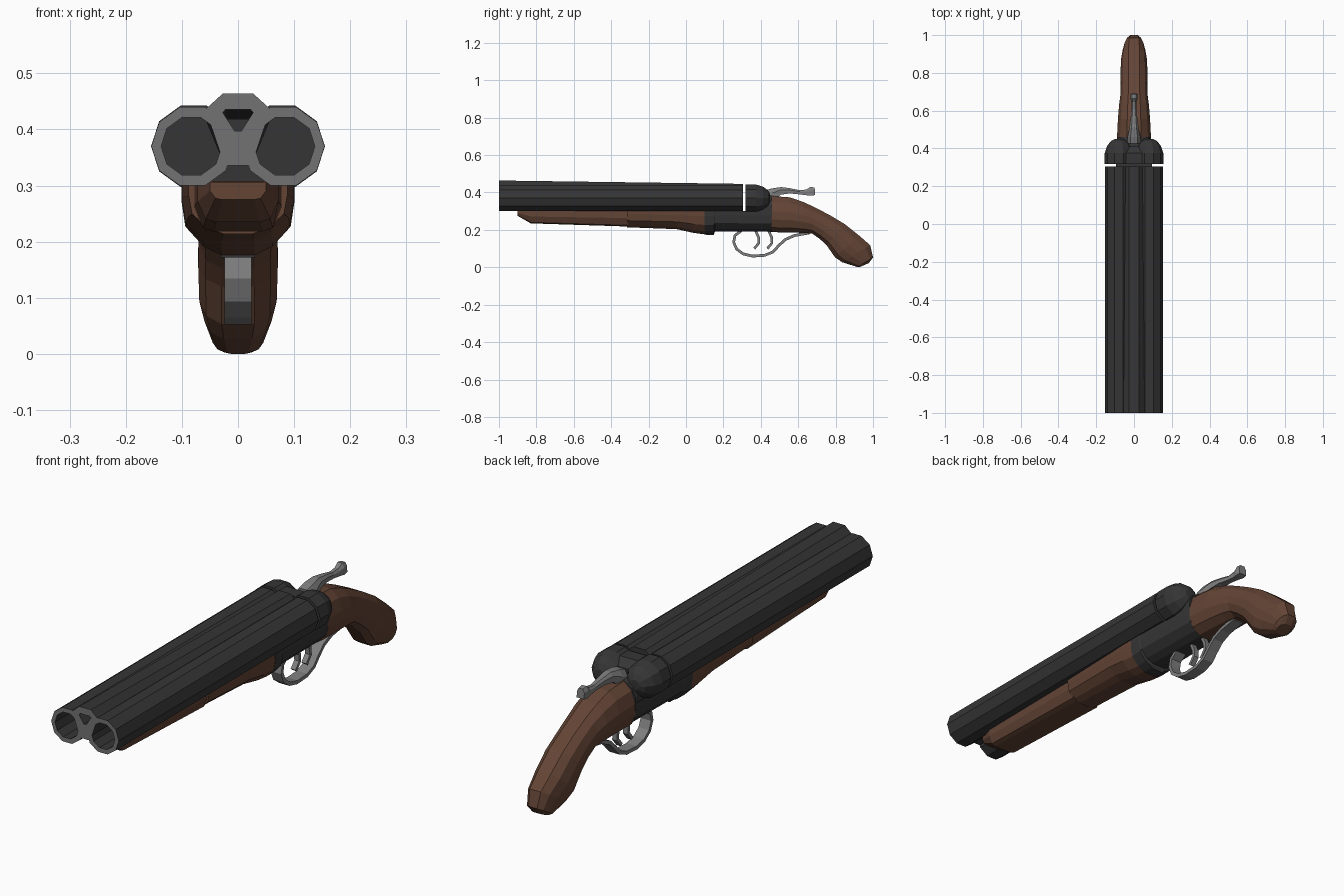
import bpy, bmesh, math

if "Cube" in bpy.data.objects:
    bpy.data.objects.remove(bpy.data.objects["Cube"])


def material(name, rgb):
    m = bpy.data.materials.new(name)
    m.diffuse_color = (*rgb, 1)
    m.use_nodes = True
    m.node_tree.nodes["Principled BSDF"].inputs["Base Color"].default_value = m.diffuse_color
    return m


GUNMETAL = material("dark gunmetal", (0.036, 0.036, 0.037))
RIM = material("worn grey rim", (0.17, 0.17, 0.17))
STEEL = material("light steel", (0.21, 0.21, 0.21))
WOOD = material("brown wood", (0.125, 0.058, 0.036))


def finish(name, bm, *mats):
    bmesh.ops.recalc_face_normals(bm, faces=bm.faces)
    me = bpy.data.meshes.new(name)
    bm.to_mesh(me)
    bm.free()
    for m in mats:
        me.materials.append(m)
    ob = bpy.data.objects.new(name, me)
    bpy.context.collection.objects.link(ob)
    return ob


def mirrored(half):
    """Right half of a cross-section, top to bottom -> closed section."""
    return half + [(-x, t) for x, t in reversed(half)]


ROUND = mirrored([(.42, 1), (.82, .68), (1, .15), (1, -.3), (.82, -.75), (.42, -1)])
CRADLE = mirrored([(1, 1), (1, .55), (.93, -.2), (.62, -.75), (.3, -1)])
BEVEL = mirrored([(1, 1), (1, .0), (.8, -.85), (.55, -1)])
RECT = mirrored([(1, 1), (1, -1)])
LEVER = mirrored([(.55, 1), (1, .3), (1, -1)])


def loft(name, stations, shape, mat):
    """Stations are (top y, top z, bottom y, bottom z, half width)."""
    bm = bmesh.new()
    rings = []
    for ty, tz, by, bz, w in stations:
        rings.append([bm.verts.new((x * w, (ty + by) / 2 + t * (ty - by) / 2,
                                    (tz + bz) / 2 + t * (tz - bz) / 2)) for x, t in shape])
    n = len(shape)
    for a, b in zip(rings, rings[1:]):
        for i in range(n):
            j = (i + 1) % n
            bm.faces.new((a[i], a[j], b[j], b[i]))
    bm.faces.new(rings[0])
    bm.faces.new(rings[-1])
    return finish(name, bm, mat)


def upright(rows):
    return [(y, top, y, bot, w) for y, top, bot, w in rows]


def strip(name, path, thick, w, mat):
    """Bent flat strip along a side-view path."""
    st = []
    for i, (y, z) in enumerate(path):
        a, b = path[max(i - 1, 0)], path[min(i + 1, len(path) - 1)]
        dy, dz = b[0] - a[0], b[1] - a[1]
        k = thick / 2 / math.hypot(dy, dz)
        st.append((y - dz * k, z + dy * k, y + dz * k, z - dy * k, w))
    return loft(name, st, RECT, mat)


def tube(name, outer, inner, y0, y1, drop=0.0):
    """Hollow bar along y with a pale front rim; drop lowers its rear top."""
    bm = bmesh.new()
    rings = []
    for prof, y in ((outer, y0), (outer, y1), (inner, y1), (inner, y0)):
        rings.append([bm.verts.new((x, y, z - (drop if y == y1 and z > .42 else 0)))
                      for x, z in prof])
    n = len(outer)
    for k in range(4):
        a, b = rings[k], rings[(k + 1) % 4]
        for i in range(n):
            j = (i + 1) % n
            f = bm.faces.new((a[i], a[j], b[j], b[i]))
            f.material_index = 1 if k == 3 else 0
    return finish(name, bm, GUNMETAL, RIM)


def ring(cx, cz, r, n=10):
    return [(cx + r * math.cos(2 * math.pi * i / n), cz + r * math.sin(2 * math.pi * i / n))
            for i in range(n)]


# twin barrels and domed breech ends
for side, s in (("left", -1), ("right", 1)):
    tube(side + "_barrel", ring(s * .081, .37, .0735), ring(s * .083, .37, .054), -1, .305)
    bm = bmesh.new()
    rows = []
    for y, r in ((.317, .076), (.375, .076), (.412, .064), (.438, .044), (.45, .022)):
        rows.append([bm.verts.new((x, y, z)) for x, z in ring(s * .079, .37, r)])
    for a, b in zip(rows, rows[1:]):
        for i in range(10):
            j = (i + 1) % 10
            bm.faces.new((a[i], a[j], b[j], b[i]))
    bm.faces.new(rows[0])
    bm.faces.new(rows[-1])
    finish(side + "_breech_dome", bm, GUNMETAL)

# hollow rib joining the barrels
tube("barrel_rib",
     [(-.058, .436), (-.027, .464), (.027, .464), (.058, .436), (.024, .336), (-.024, .336)],
     [(-.027, .430), (-.022, .436), (.022, .436), (.027, .430), (.006, .397), (-.006, .397)],
     -1, .305, .018)

# receiver
loft("receiver", upright([(.10, .302, .177, .101), (.15, .302, .178, .101),
                          (.155, .302, .192, .099), (.46, .302, .19, .091)]), CRADLE, GUNMETAL)
loft("receiver_rear", upright([(.318, .39, .25, .085), (.40, .39, .25, .09),
                               (.46, .382, .25, .09)]), ROUND, GUNMETAL)
loft("breech_bridge", upright([(.317, .432, .33, .05), (.375, .432, .33, .05),
                               (.41, .405, .33, .04)]), RECT, GUNMETAL)
loft("hinge_block", upright([(.105, .2, .172, .03), (.15, .2, .172, .03)]), RECT, GUNMETAL)

# wooden forend in two steps
loft("forend_front", upright([(-.90, .306, .275, .05), (-.83, .308, .235, .072),
                              (-.31, .308, .218, .078)]), BEVEL, WOOD)
loft("forend_rear", upright([(-.315, .302, .214, .088), (-.05, .302, .204, .096),
                             (.04, .302, .184, .1), (.101, .302, .176, .1)]), CRADLE, WOOD)

# pistol-style stock
loft("stock", [(.458, .381, .458, .188, .09), (.556, .374, .56, .186, .085),
               (.63, .348, .63, .184, .079), (.69, .32, .675, .18, .072),
               (.77, .278, .715, .152, .07), (.85, .23, .75, .120, .071),
               (.925, .17, .797, .053, .069), (.985, .118, .835, .027, .06),
               (1.0, .053, .915, .002, .045), (.977, .022, .925, 0, .03)], ROUND, WOOD)

# trigger guard and two triggers
strip("trigger_guard", [(.295, .195), (.262, .17), (.255, .135), (.27, .098), (.305, .072),
                        (.355, .06), (.42, .064), (.465, .082), (.495, .115), (.53, .148),
                        (.58, .17), (.66, .184)], .015, .024, STEEL)
for name, y in (("front_trigger", .37), ("rear_trigger", .44)):
    strip(name, [(y, .2), (y + .018, .16), (y + .02, .13), (y - .005, .1)], .014, .011, STEEL)

# opening lever on top
loft("top_lever", [(.425, .412, .435, .34, .034), (.46, .422, .465, .35, .034),
                   (.51, .429, .505, .388, .024), (.56, .422, .555, .395, .018),
                   (.61, .412, .605, .39, .013), (.645, .416, .645, .385, .014),
                   (.665, .43, .672, .383, .019), (.688, .426, .69, .386, .017)], LEVER, STEEL)
